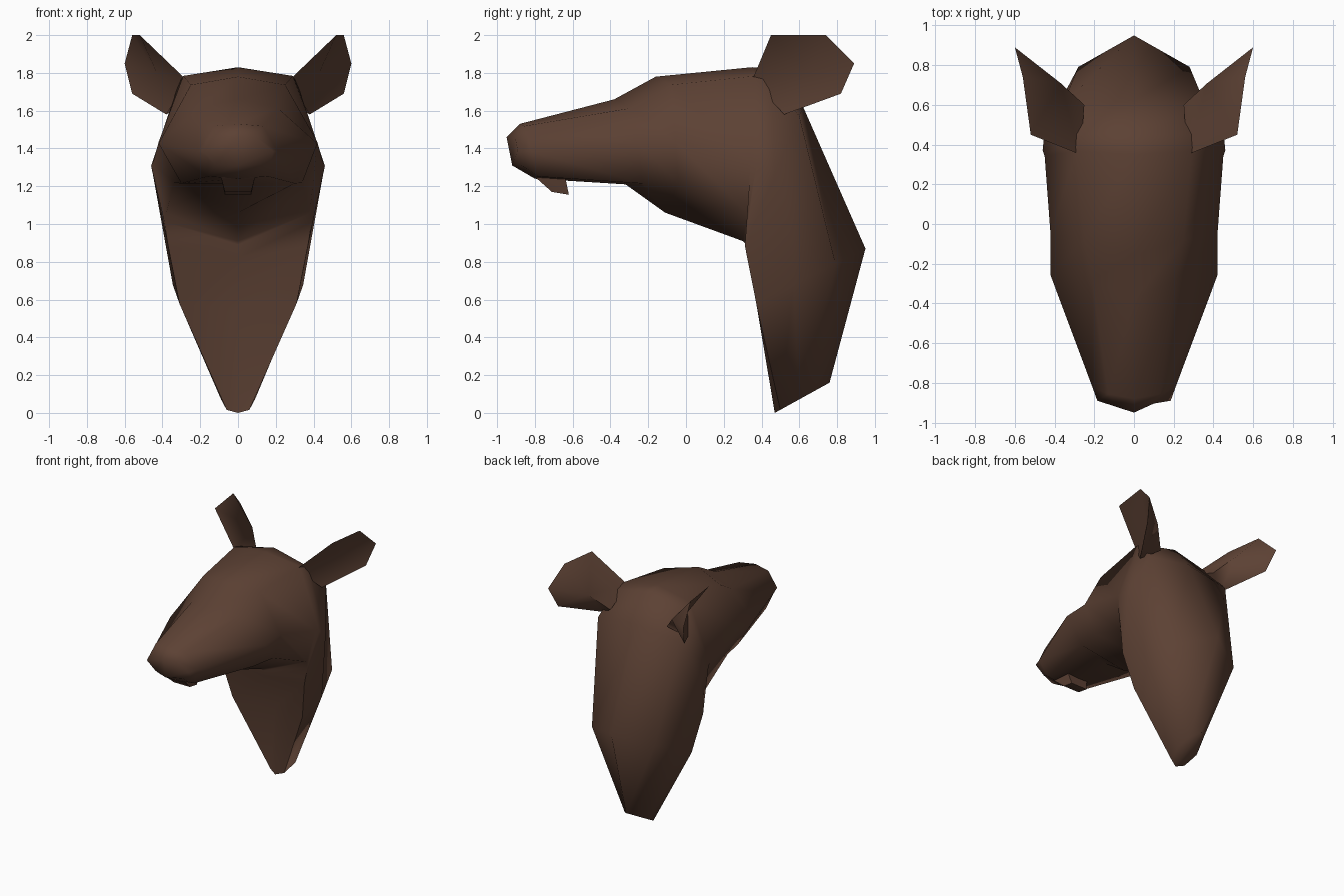
import bpy, bmesh, math

if "Cube" in bpy.data.objects:
    bpy.data.objects.remove(bpy.data.objects["Cube"])

brown = bpy.data.materials.new("brown_fur")
brown.diffuse_color = (0.108, 0.053, 0.034, 1)
brown.use_nodes = True
brown.node_tree.nodes["Principled BSDF"].inputs["Base Color"].default_value = brown.diffuse_color


def finish(name, bm, angle):
    bmesh.ops.recalc_face_normals(bm, faces=bm.faces)
    me = bpy.data.meshes.new(name)
    bm.to_mesh(me)
    bm.free()
    me.materials.append(brown)
    ob = bpy.data.objects.new(name, me)
    bpy.context.collection.objects.link(ob)
    bpy.ops.object.select_all(action='DESELECT')
    ob.select_set(True)
    bpy.context.view_layer.objects.active = ob
    bpy.ops.object.shade_smooth_by_angle(angle=math.radians(angle))
    return ob


def fan(bm, verts, centre):
    """Triangles from each edge of a closed loop to a centre vertex."""
    for i, v in enumerate(verts):
        bm.faces.new((v, verts[(i + 1) % len(verts)], centre))


def loft(name, rings):
    """Ring: top (y, z), bottom (y, z), (half width, fraction down) pairs,
    backward shift of the sides, backward shift of the bottom centre."""
    bm = bmesh.new()
    loops = []
    for top, bot, side, back, groove in rings:
        half = [(0, 0, 0)] + [(x, t, back) for x, t in side] + [(0, 1, groove)]
        pts = half + [(-x, t, o) for x, t, o in half[-2:0:-1]]
        loops.append([bm.verts.new((x, top[0] + (bot[0] - top[0]) * t + o,
                                    top[1] + (bot[1] - top[1]) * t)) for x, t, o in pts])
    n = len(loops[0])
    for a, b in zip(loops, loops[1:]):
        for i in range(n):
            j = (i + 1) % n
            bm.faces.new((a[i], a[j], b[j], b[i]))
    for end in (loops[0], loops[-1]):       # caps split along the middle
        bm.faces.new(end[:n // 2 + 1])
        bm.faces.new(end[n // 2:] + end[:1])
    return finish(name, bm, 70)


# Head and neck: one skin from the nose, over the skull, down to the grooved neck
loft("head_and_neck", [
    ((-.95, 1.46), (-.92, 1.31), [(.10, .02), (.185, .5), (.12, .97)], .045, 0),
    ((-.88, 1.53), (-.80, 1.24), [(.13, .04), (.21, .5), (.16, .96)], .02, 0),
    ((-.38, 1.66), (-.32, 1.21), [(.21, .10), (.42, .52), (.30, .99)], .09, 0),
    ((-.16, 1.78), (-.11, 1.06), [(.25, .06), (.42, .48), (.34, .78)], .08, 0),
    ((.35, 1.83), (.30, .91), [(.29, .05), (.45, .55), (.38, .84)], .02, 0),
    ((.46, 1.82), (.30, .89), [(.31, .07), (.46, .55), (.39, .87)], 0, .02),
    ((.62, 1.62), (.285, .82), [(.36, .06), (.45, .45), (.37, .92)], 0, .09),
    ((.95, .87), (.315, .55), [(.28, .25), (.345, .60), (.31, .91)], 0, .16),
    ((.76, .16), (.47, 0), [(.06, .25), (.09, .55), (.06, .9)], 0, 0),
])

# Lower lip: small wedge under the muzzle
bm = bmesh.new()
for s in (-1, 1):
    for x, y, z in [(.09, -.80, 1.25), (.07, -.71, 1.17),
                    (.07, -.62, 1.155), (.09, -.64, 1.25)]:
        bm.verts.new((s * x, y, z))
bmesh.ops.convex_hull(bm, input=bm.verts)
finish("lower_lip", bm, 60)

# Ears: leaf outline, hollow in front, bulging behind, with an inner root
for side, s in (("left", -1), ("right", 1)):
    bm = bmesh.new()
    leaf = [bm.verts.new((s * x, y, z)) for x, y, z in [
        (.27, .35, 1.76), (.52, .45, 2.0), (.56, .74, 2.0), (.60, .89, 1.85),
        (.56, .82, 1.69), (.38, .52, 1.58)]]
    root = bm.verts.new((s * .25, .60, 1.66))
    hollow = bm.verts.new((s * .43, .65, 1.80))
    bulge = bm.verts.new((s * .37, .71, 1.79))
    fan(bm, leaf, hollow)
    fan(bm, leaf + [root], bulge)
    bm.faces.new((leaf[0], leaf[-1], root))
    finish(side + "_ear", bm, 85)
